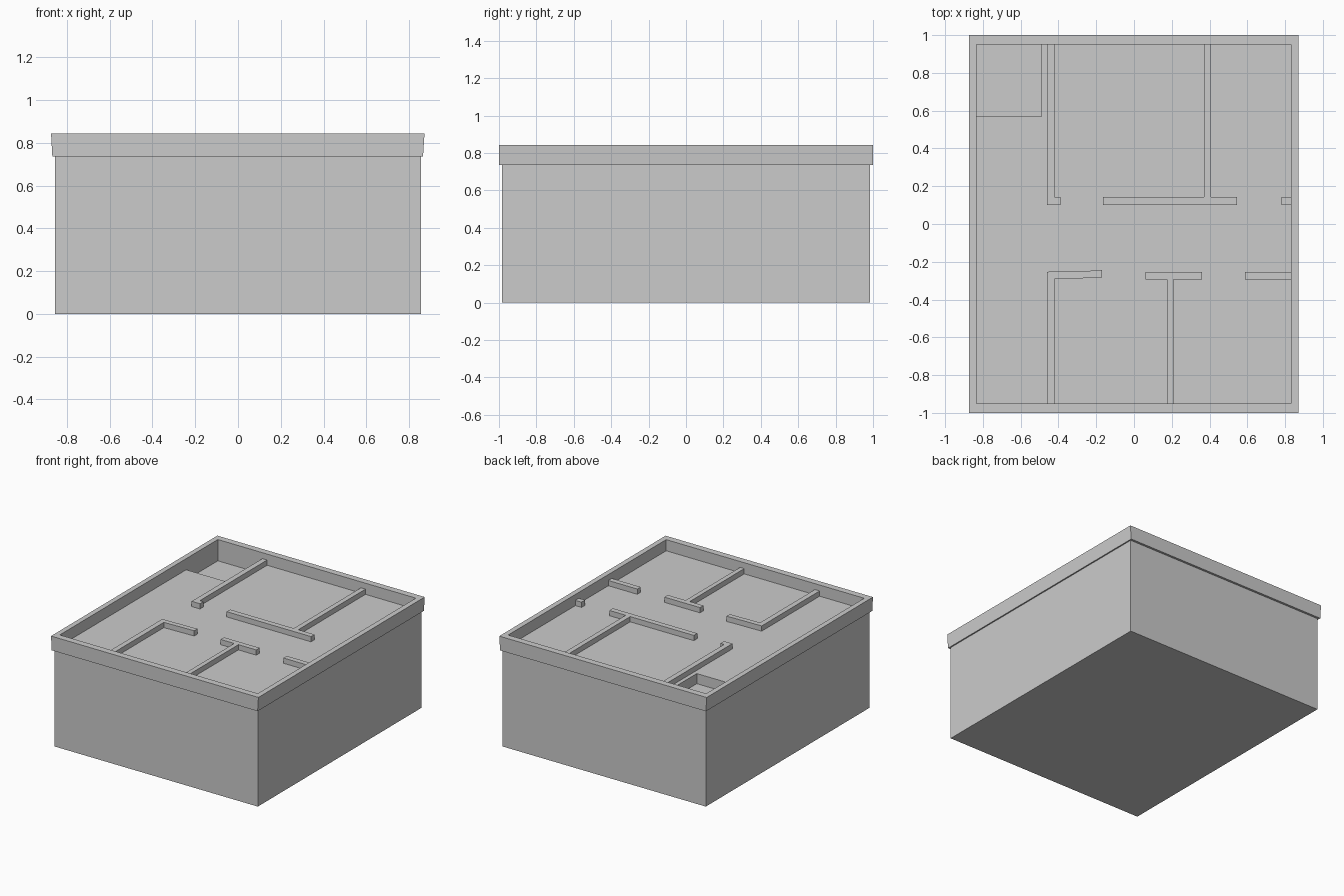
import bpy, bmesh

if "Cube" in bpy.data.objects:
    bpy.data.objects.remove(bpy.data.objects["Cube"])

FLOOR, WALL_TOP, RIM_TOP = 0.757, 0.797, 0.842


def make_object(name, bm):
    bmesh.ops.recalc_face_normals(bm, faces=bm.faces)
    mesh = bpy.data.meshes.new(name)
    bm.to_mesh(mesh)
    bm.free()
    obj = bpy.data.objects.new(name, mesh)
    bpy.context.collection.objects.link(obj)
    return obj


def prism(name, outline, z0, z1):
    bm = bmesh.new()
    low = [bm.verts.new((x, y, z0)) for x, y in outline]
    high = [bm.verts.new((x, y, z1)) for x, y in outline]
    bm.faces.new(low)
    bm.faces.new(high)
    n = len(outline)
    for i in range(n):
        j = (i + 1) % n
        bm.faces.new((low[i], low[j], high[j], high[i]))
    return make_object(name, bm)


def rect(x0, x1, y0, y1):
    return [(x0, y0), (x1, y0), (x1, y1), (x0, y1)]


# Solid base block whose top is the floor
base = prism("base_block", rect(-0.855, 0.855, -0.983, 0.983), 0, FLOOR)

# Sunken recess in the back left corner
cutter = prism("recess_cutter", rect(-0.835, -0.49, 0.57, 0.95), 0.68, 1.0)
cutter.hide_render = True
cut = base.modifiers.new("recess", 'BOOLEAN')
cut.operation = 'DIFFERENCE'
cut.solver = 'EXACT'
cut.object = cutter
bpy.context.view_layer.objects.active = base
bpy.ops.object.modifier_apply(modifier=cut.name)
bpy.data.objects.remove(cutter)

# Overhanging, slightly flared parapet: a closed ring of four loops
bm = bmesh.new()
loops = []
for x0, x1, y, z in ((-0.868, 0.865, 1.0, 0.735), (-0.874, 0.872, 1.0, RIM_TOP),
                     (-0.835, 0.832, 0.95, RIM_TOP), (-0.835, 0.832, 0.95, 0.735)):
    loops.append([bm.verts.new((px, py, z)) for px, py in rect(x0, x1, -y, y)])
for k in range(4):
    a, b = loops[k], loops[(k + 1) % 4]
    for i in range(4):
        j = (i + 1) % 4
        bm.faces.new((a[i], a[j], b[j], b[i]))
make_object("parapet", bm)

# Low partition walls, traced as plan outlines
partitions = {
    "back_left_wall": [(-0.46, 0.10), (-0.39, 0.10), (-0.39, 0.142), (-0.42, 0.142),
                       (-0.42, 0.955), (-0.46, 0.955)],
    "back_middle_wall": [(-0.165, 0.10), (0.545, 0.10), (0.545, 0.142), (0.408, 0.142),
                         (0.408, 0.955), (0.37, 0.955), (0.37, 0.142), (-0.165, 0.142)],
    "back_right_stub": rect(0.78, 0.835, 0.10, 0.142),
    "front_left_wall": [(-0.46, -0.955), (-0.42, -0.955), (-0.42, -0.292), (-0.17, -0.284),
                        (-0.17, -0.243), (-0.21, -0.247), (-0.46, -0.253)],
    "front_middle_wall": [(0.06, -0.295), (0.175, -0.295), (0.175, -0.955), (0.21, -0.955),
                          (0.21, -0.295), (0.36, -0.295), (0.36, -0.254), (0.06, -0.254)],
    "front_right_wall": rect(0.588, 0.835, -0.295, -0.254),
}
for name, outline in partitions.items():
    prism(name, outline, FLOOR - 0.01, WALL_TOP)
